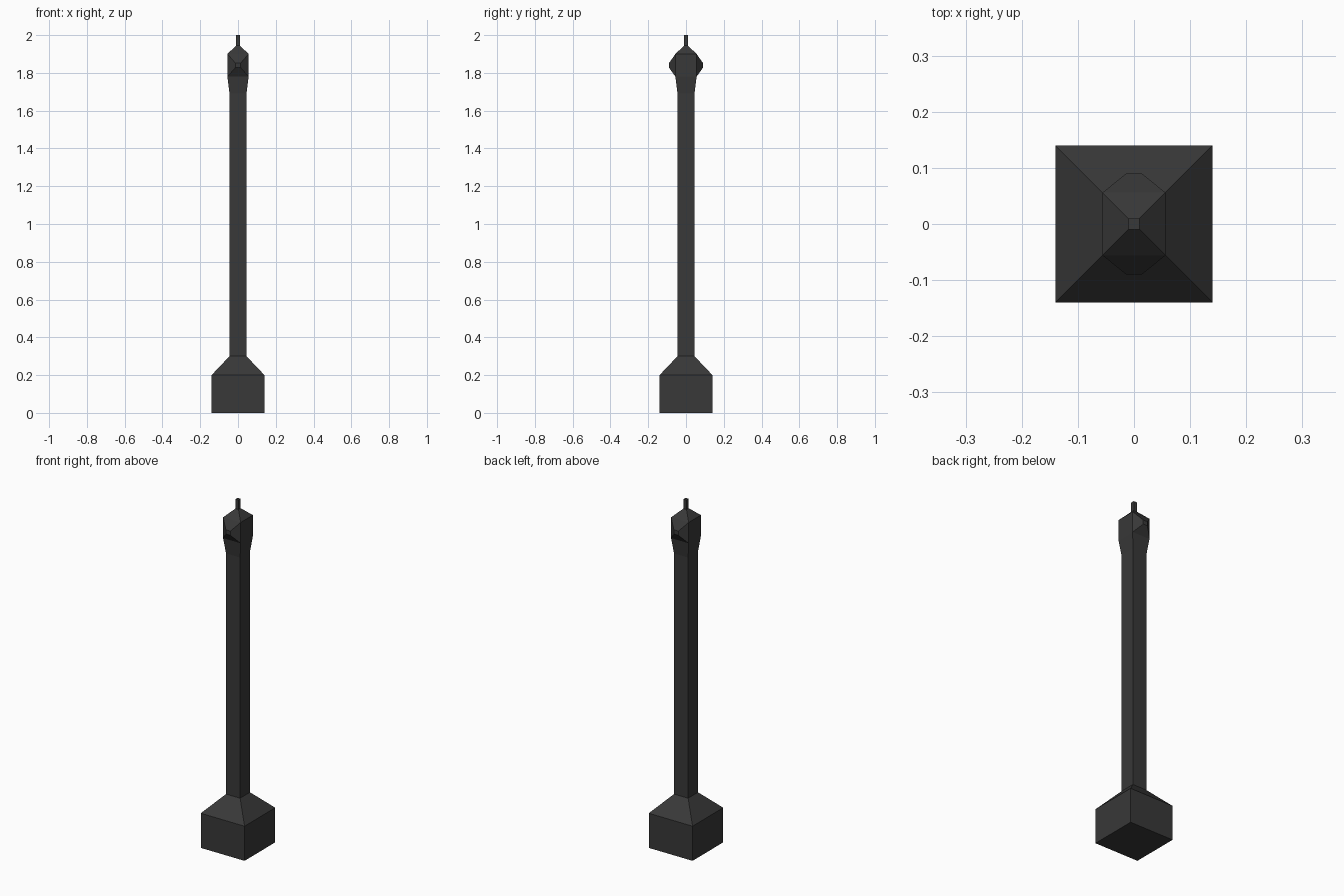
import bpy, bmesh

if "Cube" in bpy.data.objects:
    bpy.data.objects.remove(bpy.data.objects["Cube"])

dark = bpy.data.materials.new("dark_grey")
dark.diffuse_color = (0.04, 0.04, 0.04, 1)
dark.use_nodes = True
dark.node_tree.nodes["Principled BSDF"].inputs["Base Color"].default_value = dark.diffuse_color

# square cross-sections from the ground up: (half width, height)
SECTIONS = [(0.14, 0), (0.14, 0.2), (0.045, 0.3), (0.045, 1.69),
            (0.056, 1.78), (0.056, 1.90), (0.01, 1.945), (0.01, 2.0)]
HEAD = 4  # index of the section where the head starts

bm = bmesh.new()
rings = [[bm.verts.new((sx * r, sy * r, z))
          for sx, sy in ((-1, -1), (1, -1), (1, 1), (-1, 1))] for r, z in SECTIONS]

# base, shaft, head and finial walls
head_faces = []
for i, (low, high) in enumerate(zip(rings, rings[1:])):
    for k in range(4):
        n = (k + 1) % 4
        face = bm.faces.new((low[k], low[n], high[n], high[k]))
        if i == HEAD and k in (0, 2):
            head_faces.append(face)
bm.faces.new(rings[0][::-1])
bm.faces.new(rings[-1])

# tapered bulge pulled out of the front and back of the head
for face in head_faces:
    bmesh.ops.inset_individual(bm, faces=[face], thickness=0.02)
    side = 1 if face.calc_center_median().y > 0 else -1
    for v in face.verts:
        v.co.x = 0.014 if v.co.x > 0 else -0.014
        v.co.z = 1.852 if v.co.z > 1.84 else 1.828
        v.co.y = side * 0.09

bmesh.ops.recalc_face_normals(bm, faces=bm.faces)
mesh = bpy.data.meshes.new("post")
bm.to_mesh(mesh)
bm.free()
mesh.materials.append(dark)
bpy.context.collection.objects.link(bpy.data.objects.new("post", mesh))
